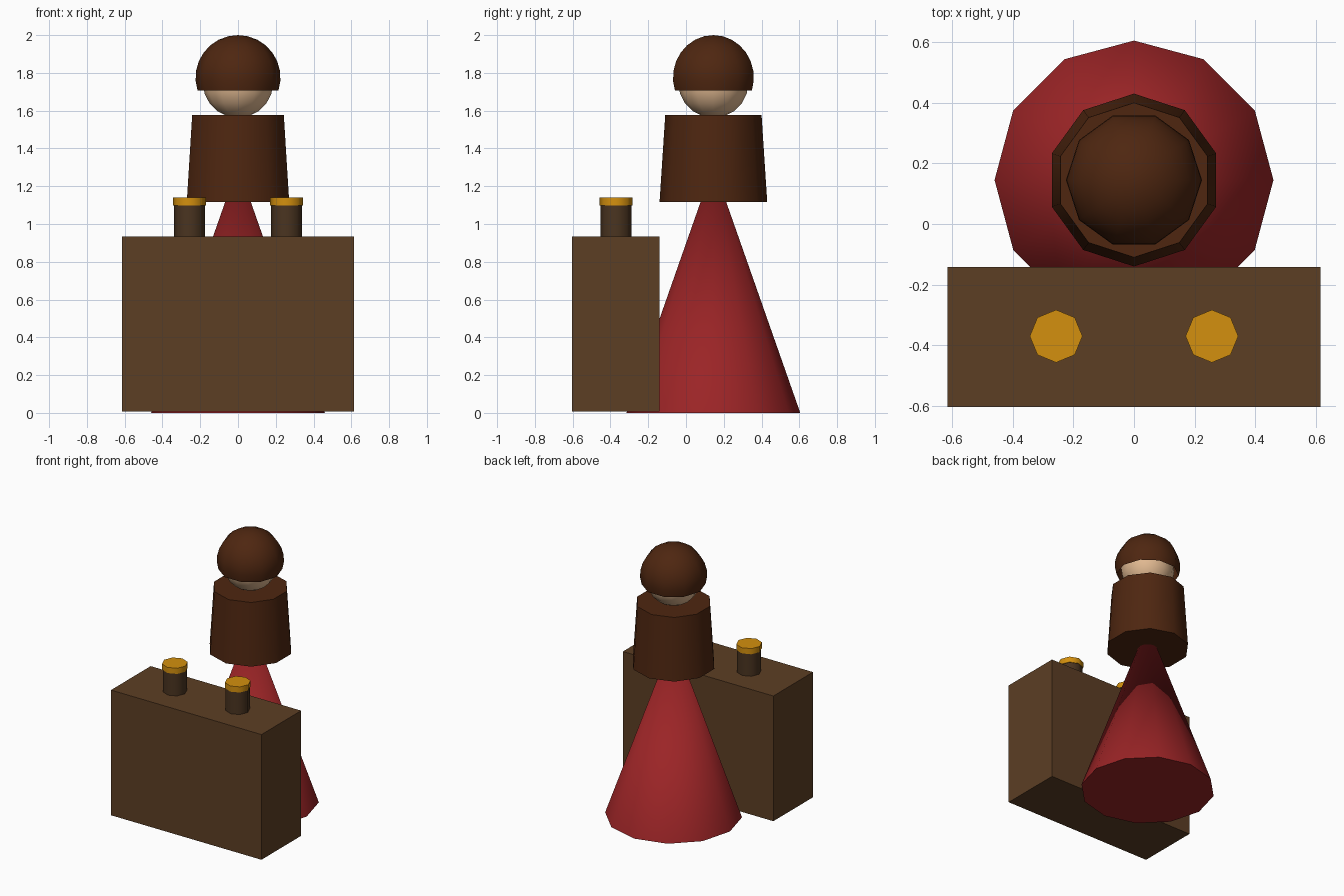
import bpy, bmesh, math

if "Cube" in bpy.data.objects:
    bpy.data.objects.remove(bpy.data.objects["Cube"])


def srgb(r, g, b):
    f = lambda c: c / 12.92 if c <= 0.04045 else ((c + 0.055) / 1.055) ** 2.4
    return (f(r / 255), f(g / 255), f(b / 255), 1.0)


def material(name, rgb):
    m = bpy.data.materials.new(name)
    m.diffuse_color = srgb(*rgb)
    m.use_nodes = True
    m.node_tree.nodes["Principled BSDF"].inputs["Base Color"].default_value = m.diffuse_color
    return m


RED = material("deep red", (155, 36, 38))
DARK = material("dark brown", (78, 38, 16))
SKIN = material("skin", (226, 186, 146))
WOOD = material("wood brown", (92, 62, 36))
POST = material("dark wood", (74, 52, 32))
GOLD = material("gold", (212, 144, 14))


def finish(name, bm, mat, loc):
    """Turn a bmesh into an object, smooth but with sharp rims kept."""
    bmesh.ops.recalc_face_normals(bm, faces=bm.faces)
    me = bpy.data.meshes.new(name)
    bm.to_mesh(me)
    bm.free()
    me.materials.append(mat)
    me.polygons.foreach_set("use_smooth", [True] * len(me.polygons))
    me.set_sharp_from_angle(angle=math.radians(50))
    ob = bpy.data.objects.new(name, me)
    ob.location = loc
    bpy.context.collection.objects.link(ob)
    return ob


def lathe(name, profile, sides, mat, loc, turn=0.0):
    """Revolve (radius, z) points; a radius of 0 closes the end to a point."""
    bm = bmesh.new()
    rings = []
    for r, z in profile:
        if r < 1e-5:
            rings.append([bm.verts.new((0, 0, z))] * sides)
        else:
            rings.append([bm.verts.new((r * math.cos(turn + math.tau * i / sides),
                                        r * math.sin(turn + math.tau * i / sides), z))
                          for i in range(sides)])
    for a, b in zip(rings, rings[1:]):
        for i in range(sides):
            j = (i + 1) % sides
            bm.faces.new(list(dict.fromkeys((a[i], a[j], b[j], b[i]))))
    return finish(name, bm, mat, loc)


def arc(r, end, steps):
    """Sphere profile from the top pole down to the given polar angle."""
    return [(r * math.sin(end * i / steps), r * math.cos(end * i / steps))
            for i in range(steps + 1)]


Y = 0.145  # figure's centre line

# Figure: skirt cone, upper body, head and open hair shell
lathe("skirt", [(0, 0), (0.46, 0), (0, 1.31)], 12, RED, (0, Y, 0))
lathe("upper_body", [(0, 1.117), (0.285, 1.117), (0.255, 1.577), (0, 1.577)],
      10, DARK, (0, Y, 0), math.pi / 2)
lathe("head", arc(0.186, math.pi, 10), 12, SKIN, (0, Y, 1.748))
lathe("hair", arc(0.225, 0.6 * math.pi, 8), 10, DARK, (0, Y, 1.775))

# Counter in front of the figure
bm = bmesh.new()
bmesh.ops.create_cube(bm, size=1)
bmesh.ops.scale(bm, vec=(1.23, 0.463, 0.925), verts=bm.verts)
finish("counter", bm, WOOD, (0, -0.373, 0.4705))

# Two capped jars on the counter
for side, x in (("left", -0.257), ("right", 0.257)):
    lathe(side + "_jar", [(0, 0.93), (0.082, 0.93), (0.082, 1.1), (0, 1.1)],
          8, POST, (x, -0.37, 0))
    lathe(side + "_jar_lid", [(0, 1.098), (0.087, 1.098), (0.087, 1.14), (0, 1.14)],
          8, GOLD, (x, -0.37, 0))
